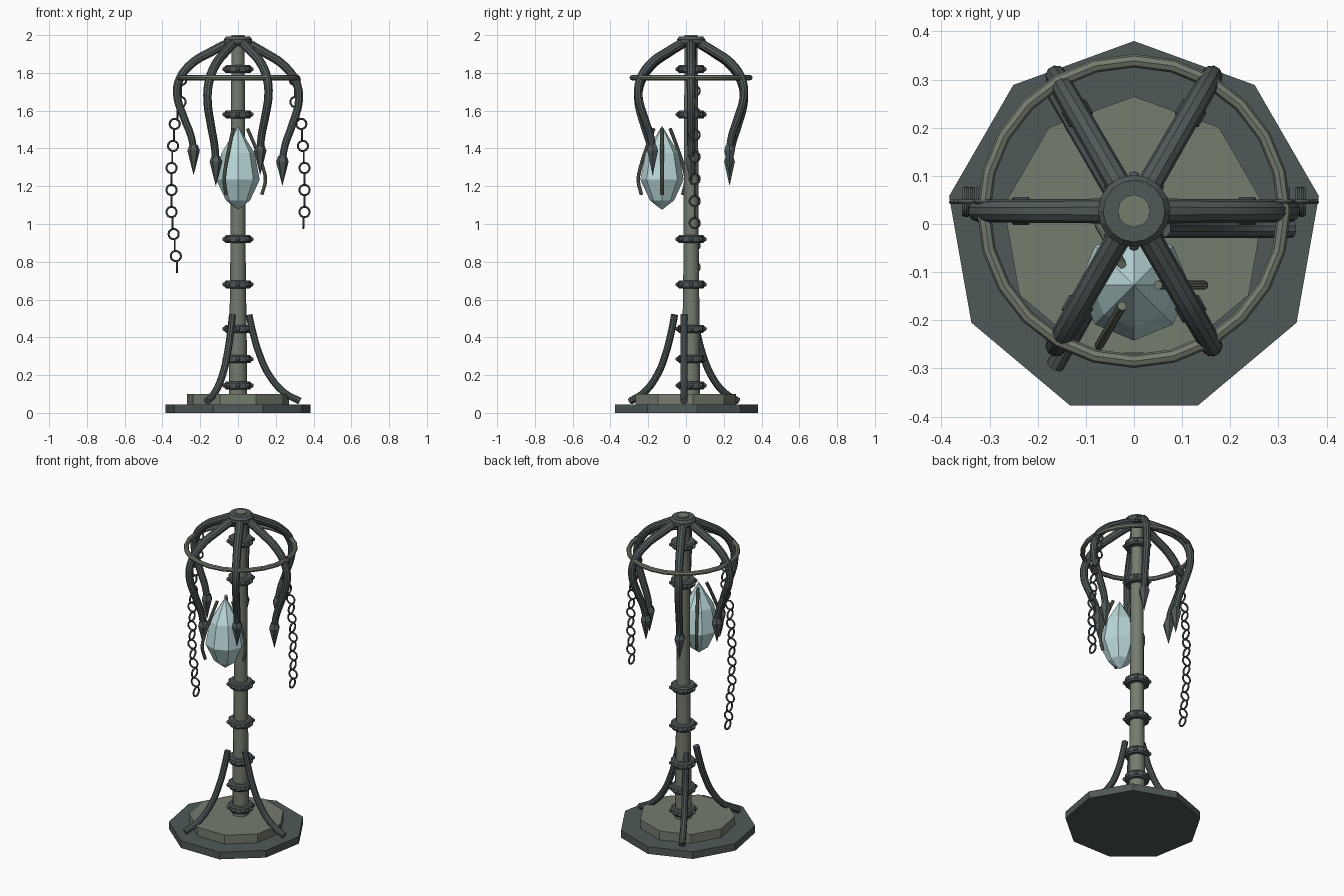
import bpy, bmesh, math
from mathutils import Vector, Matrix

if "Cube" in bpy.data.objects:
    bpy.data.objects.remove(bpy.data.objects["Cube"])


def material(name, rgb):
    m = bpy.data.materials.new(name)
    m.diffuse_color = (*rgb, 1)
    m.use_nodes = True
    m.node_tree.nodes["Principled BSDF"].inputs["Base Color"].default_value = m.diffuse_color
    return m


DARK = material("dark_iron", (0.080, 0.098, 0.098))
OLIVE = material("weathered_stone", (0.175, 0.200, 0.155))
ICE = material("pale_crystal", (0.50, 0.70, 0.71))

POLE = Vector((0, 0.027, 0))      # pole axis
BASE = Vector((0, -0.01, 0))      # base axis
GEM = Vector((0, -0.127, 0))      # crystal axis


def finish(obj, mat, smooth):
    obj.data.materials.clear()
    obj.data.materials.append(mat)
    bpy.ops.object.select_all(action='DESELECT')
    obj.select_set(True)
    bpy.context.view_layer.objects.active = obj
    if obj.type == 'CURVE':
        bpy.ops.object.convert(target='MESH')
        obj = bpy.context.view_layer.objects.active
    if smooth:
        bpy.ops.object.shade_smooth_by_angle(angle=math.radians(35))
    return obj


def from_bmesh(name, bm, mat, smooth=False):
    bmesh.ops.recalc_face_normals(bm, faces=bm.faces[:])
    me = bpy.data.meshes.new(name)
    bm.to_mesh(me)
    bm.free()
    obj = bpy.data.objects.new(name, me)
    bpy.context.collection.objects.link(obj)
    return finish(obj, mat, smooth)


def lathe(bm, profile, sides, centre, start=0.0, closed=False):
    """Sweep (radius, z) points round a vertical axis."""
    rings = []
    for r, z in profile:
        if r < 1e-6:
            rings.append([bm.verts.new(centre + Vector((0, 0, z)))] * sides)
        else:
            angs = [start + math.tau * i / sides for i in range(sides)]
            rings.append([bm.verts.new(centre + Vector((r * math.cos(a), r * math.sin(a), z))) for a in angs])
    pairs = list(zip(rings, rings[1:])) + ([(rings[-1], rings[0])] if closed else [])
    for a, b in pairs:
        for i in range(sides):
            j = (i + 1) % sides
            bm.faces.new(list(dict.fromkeys((a[i], a[j], b[j], b[i]))))
    if not closed:
        for ring in (rings[0], rings[-1]):
            if ring[0] is not ring[1]:
                bm.faces.new(ring)


def turned(name, profile, sides, centre, mat, start=0.0, closed=False, smooth=False):
    bm = bmesh.new()
    lathe(bm, profile, sides, centre, start, closed)
    return from_bmesh(name, bm, mat, smooth)


def bent_bar(name, profile, angle, centre, radius, mat, taper=1.0):
    """Round bar through (radial, z) points in a vertical plane."""
    cu = bpy.data.curves.new(name, 'CURVE')
    cu.dimensions = '3D'
    cu.bevel_depth, cu.bevel_resolution = radius, 3
    cu.resolution_u, cu.use_fill_caps = 6, True
    sp = cu.splines.new('BEZIER')
    sp.bezier_points.add(len(profile) - 1)
    for i, (p, (r, z)) in enumerate(zip(sp.bezier_points, profile)):
        p.co = centre + Vector((r * math.cos(angle), r * math.sin(angle), z))
        p.handle_left_type = p.handle_right_type = 'AUTO'
        p.radius = 1 + (taper - 1) * i / (len(profile) - 1)
    obj = bpy.data.objects.new(name, cu)
    bpy.context.collection.objects.link(obj)
    return finish(obj, mat, True)


# Nine-sided stepped base
turned("base_slab", [(0.39, 0), (0.39, 0.045)], 9, BASE, DARK, math.pi / 2)
turned("base_plinth", [(0.275, 0.045), (0.275, 0.10)], 9, BASE, OLIVE, math.pi / 2)

# Tapered pole
turned("pole", [(0.048, 0.10), (0.046, 0.44), (0.042, 0.68), (0.040, 0.92),
                (0.037, 1.58), (0.034, 2.0)], 12, POLE, OLIVE, smooth=True)

# Riveted collars up the pole
for z in (0.145, 0.285, 0.445, 0.68, 0.92, 1.58, 1.82):
    bm = bmesh.new()
    lathe(bm, [(0.03, z - 0.021), (0.064, z - 0.021), (0.071, z - 0.013),
               (0.071, z + 0.013), (0.064, z + 0.021), (0.03, z + 0.021)], 16, POLE, closed=True)
    for k in range(8):
        a = math.tau * k / 8
        at = POLE + Vector((0.071 * math.cos(a), 0.071 * math.sin(a), z))
        bmesh.ops.create_uvsphere(bm, u_segments=8, v_segments=6, radius=0.012,
                                  matrix=Matrix.Translation(at))
    from_bmesh("collar", bm, DARK, True)

# Top hub
turned("top_hub", [(0.03, 1.945), (0.066, 1.945), (0.075, 1.957), (0.075, 1.977),
                   (0.064, 1.992), (0.033, 1.992)], 16, POLE, DARK, closed=True)

# Six drooping arms with spikes, alternately long and short
ARM = [(0.035, 1.965), (0.13, 1.918), (0.25, 1.845), (0.312, 1.76),
       (0.322, 1.68), (0.285, 1.56), (0.25, 1.47), (0.235, 1.40)]
for i in range(6):
    k = 1.1 if i % 2 == 0 else 1.0
    a = math.tau * i / 6
    pts = [(r, 1.97 - (1.97 - z) * k) for r, z in ARM]
    bent_bar("arm", pts, a, POLE, 0.026, DARK, 0.75)
    r, z = pts[-1]
    at = POLE + Vector((r * math.cos(a), r * math.sin(a), 0))
    turned("arm_spike", [(0, z - 0.142), (0.033, z - 0.012), (0.022, z + 0.018)], 6, at, DARK, a)

# Hoop joining the arms
turned("hoop", [(0.312 + 0.014 * math.cos(t), 1.775 + 0.014 * math.sin(t))
                for t in [math.tau * k / 8 for k in range(8)]],
       24, POLE, OLIVE, closed=True, smooth=True)

# Hanging crystal and its three claws
turned("crystal", [(0, 1.075), (0.064, 1.125), (0.115, 1.235), (0.088, 1.375), (0, 1.52)],
       8, GEM, ICE)
CLAW = [(0.05, 1.505), (0.095, 1.40), (0.13, 1.305), (0.145, 1.235), (0.126, 1.155)]
for i in range(3):
    bent_bar("crystal_claw", CLAW, math.tau * i / 3, GEM, 0.0095, OLIVE)

# Three flared legs
LEG = [(0.058, 0.52), (0.078, 0.43), (0.11, 0.32), (0.165, 0.20), (0.245, 0.108), (0.328, 0.062)]
for i in range(3):
    bent_bar("brace_leg", LEG, math.tau * i / 3, BASE, 0.019, DARK)

# Hanging chains of alternating round links
SWAY = [(1.77, 0.30), (1.65, 0.303), (1.53, 0.335), (1.30, 0.352), (1.06, 0.352), (0.76, 0.322)]


def sway(z):
    for (z0, x0), (z1, x1) in zip(SWAY, SWAY[1:]):
        if z >= z1:
            return x0 + (x1 - x0) * (z0 - z) / (z0 - z1)
    return SWAY[-1][1]


def chain(name, side, count):
    bm = bmesh.new()
    for n in range(count):
        z = 1.763 - 0.0583 * n
        # Even links lie across the width, odd links across the depth
        turn = Matrix.Rotation(math.pi / 2, 4, 'X' if n % 2 == 0 else 'Y')
        place = Matrix.Translation((side * sway(z), 0.046, z)) @ turn
        old = set(bm.verts)
        lathe(bm, [(0.027 + 0.0055 * math.cos(t), 0.0055 * math.sin(t))
                   for t in [math.tau * k / 6 for k in range(6)]], 14, Vector(), closed=True)
        bmesh.ops.transform(bm, matrix=place, verts=[v for v in bm.verts if v not in old])
    from_bmesh(name, bm, DARK, True)


chain("left_chain", -1, 18)
chain("right_chain", 1, 14)
